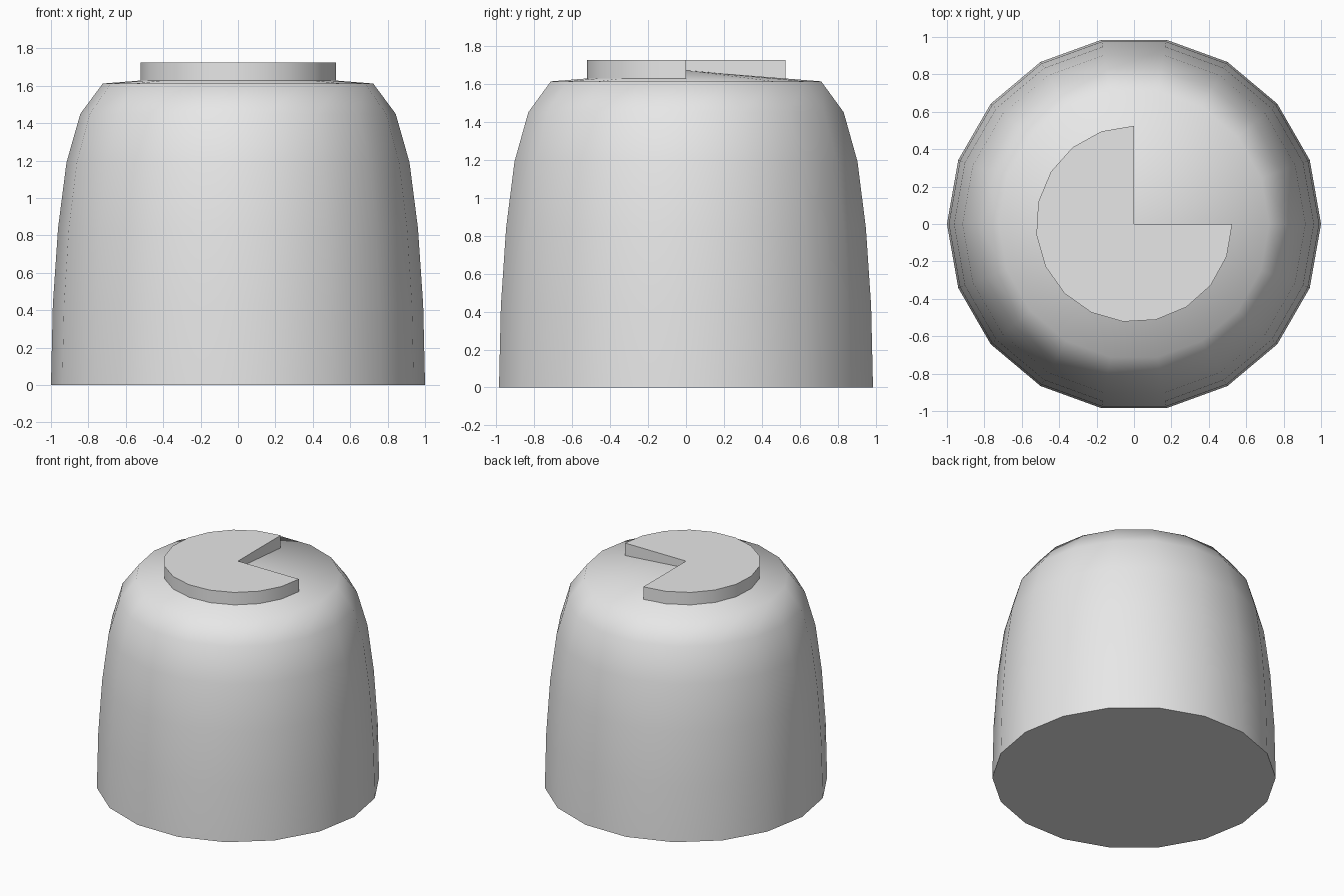
import bpy, bmesh, math

if "Cube" in bpy.data.objects:
    bpy.data.objects.remove(bpy.data.objects["Cube"])

grey = bpy.data.materials.new("plain_grey")
grey.diffuse_color = (0.8, 0.8, 0.8, 1)
grey.use_nodes = True
grey.node_tree.nodes["Principled BSDF"].inputs["Base Color"].default_value = grey.diffuse_color


def finish(name, bm, angle):
    bmesh.ops.recalc_face_normals(bm, faces=bm.faces)
    mesh = bpy.data.meshes.new(name)
    bm.to_mesh(mesh)
    bm.free()
    mesh.materials.append(grey)
    ob = bpy.data.objects.new(name, mesh)
    bpy.context.collection.objects.link(ob)
    bpy.ops.object.select_all(action='DESELECT')
    ob.select_set(True)
    bpy.context.view_layer.objects.active = ob
    bpy.ops.object.shade_smooth_by_angle(angle=math.radians(angle))
    return ob


# Domed body: 18-sided lathe with a shallow cone on top and a flat base
SIDES = 18
profile = [(1.0, 0), (0.99, 0.43), (0.962, 0.84), (0.917, 1.19), (0.843, 1.45), (0.723, 1.612)]
bm = bmesh.new()
rings = []
for r, z in profile:
    rings.append([bm.verts.new((r * math.cos(math.tau * i / SIDES),
                                r * math.sin(math.tau * i / SIDES), z)) for i in range(SIDES)])
bm.faces.new(rings[0])
for low, high in zip(rings, rings[1:]):
    for i in range(SIDES):
        j = (i + 1) % SIDES
        bm.faces.new((low[i], low[j], high[j], high[i]))
apex = bm.verts.new((0, 0, 1.67))
for i in range(SIDES):
    bm.faces.new((rings[-1][i], rings[-1][(i + 1) % SIDES], apex))
finish("domed_body", bm, 60)

# Three-quarter disc on top, open toward the back right
STEPS = 14
bm = bmesh.new()
outline = [bm.verts.new((0, 0, 1.6))]
for i in range(STEPS + 1):
    a = math.radians(90 + 270 * i / STEPS)
    outline.append(bm.verts.new((0.525 * math.cos(a), 0.525 * math.sin(a), 1.6)))
base = bm.faces.new(outline)
top = bmesh.ops.extrude_face_region(bm, geom=[base], use_keep_orig=True)
bmesh.ops.translate(bm, vec=(0, 0, 0.125),
                    verts=[v for v in top["geom"] if isinstance(v, bmesh.types.BMVert)])
finish("three_quarter_disc", bm, 30)
